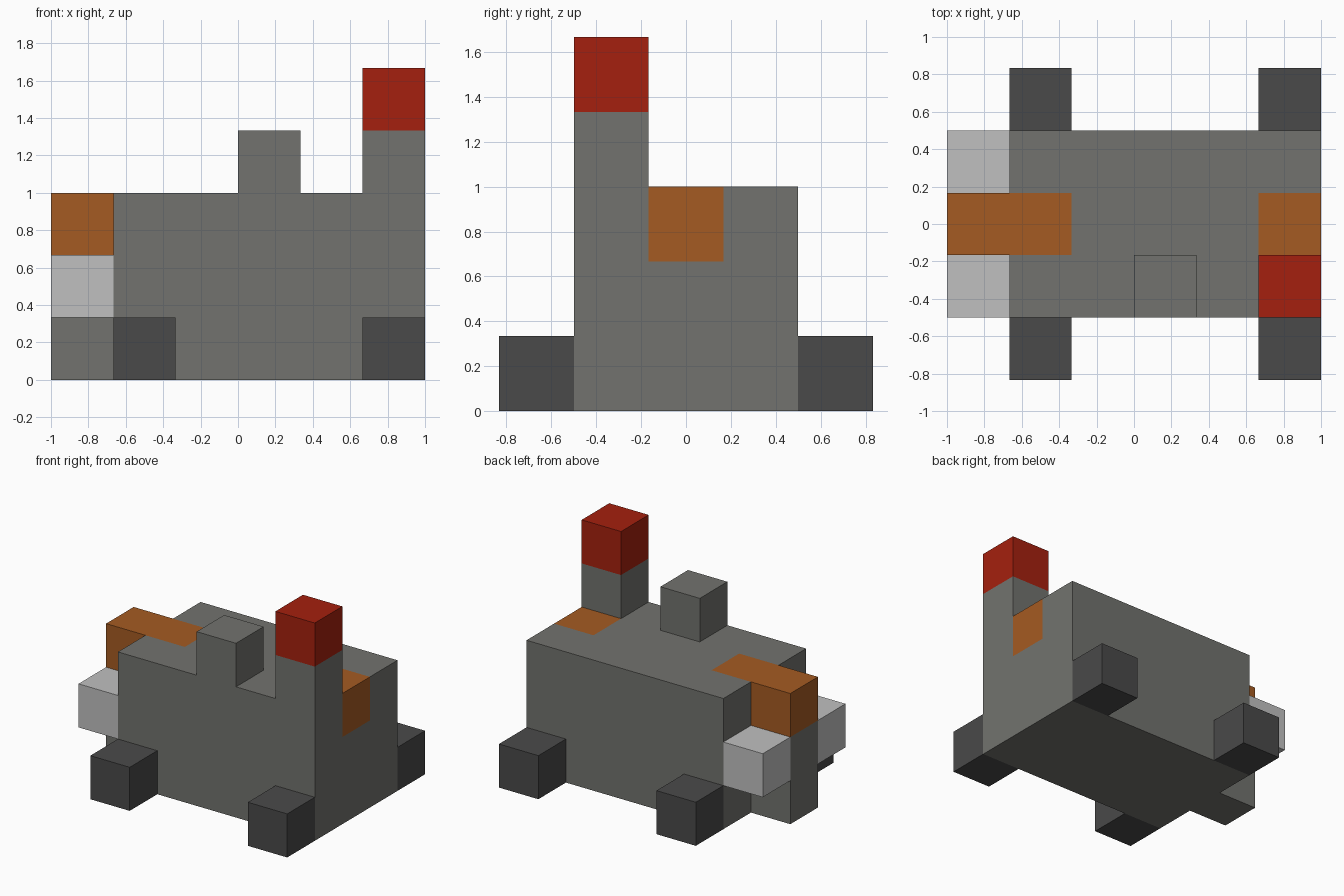
import bpy, bmesh
from itertools import product
from mathutils import Vector

cube = bpy.data.objects.get("Cube")
if cube:
    bpy.data.objects.remove(cube, do_unlink=True)

U = 1 / 3                              # edge of one building block
ORIGIN = Vector((-3, -2.5, 0))         # grid corner, in blocks


def material(name, rgb):
    m = bpy.data.materials.new(name)
    m.use_nodes = True
    m.diffuse_color = (*rgb, 1)
    m.node_tree.nodes["Principled BSDF"].inputs["Base Color"].default_value = (*rgb, 1)
    return m


grey = material("stone grey", (0.168, 0.171, 0.156))
dark = material("dark grey", (0.068, 0.068, 0.068))
light = material("light grey", (0.527, 0.527, 0.527))
orange = material("rust orange", (0.376, 0.104, 0.016))
red = material("signal red", (0.376, 0.0144, 0.0044))


def box(x, y, z, size=(1, 1, 1)):
    """Set of grid blocks filling a box."""
    return set(product(*(range(a, a + n) for a, n in zip((x, y, z), size))))


# Trim blocks set flush into the hull
nose_trim = box(0, 2, 2, (2, 1, 1))
tail_trim = box(5, 2, 2)

# Hull: main block, nose column, raised cabin block and chimney stem
hull = box(1, 1, 0, (5, 3, 3)) | box(0, 2, 0, (1, 1, 2))
hull |= box(3, 1, 3) | box(5, 1, 3)
hull -= nose_trim | tail_trim

parts = {
    "hull": (hull, grey),
    "nose_trim": (nose_trim, orange),
    "tail_trim": (tail_trim, orange),
    "chimney_cap": (box(5, 1, 4), red),
}

# Paired wheels and lamps
for side, wheel_y, lamp_y in (("right", 0, 1), ("left", 4, 3)):
    parts["front_wheel_" + side] = (box(1, wheel_y, 0), dark)
    parts["rear_wheel_" + side] = (box(5, wheel_y, 0), dark)
    parts["lamp_" + side] = (box(0, lamp_y, 1), light)

filled = set().union(*(cells for cells, _ in parts.values()))


def build(name, cells, mat):
    """Outer skin of the blocks, with flat neighbours merged."""
    bm = bmesh.new()
    for cell in sorted(cells):
        for axis, sign in product(range(3), (-1, 1)):
            n = Vector((0, 0, 0))
            n[axis] = sign
            if tuple(int(c + d) for c, d in zip(cell, n)) in filled:
                continue
            u, v = Vector((0, 0, 0)), Vector((0, 0, 0))
            u[(axis + 1) % 3] = 0.5
            v[(axis + 2) % 3] = 0.5 * sign
            mid = Vector(cell) + Vector((0.5, 0.5, 0.5)) + n / 2 + ORIGIN
            bm.faces.new([bm.verts.new((mid + p) * U)
                          for p in (-u - v, u - v, u + v, v - u)])
    bmesh.ops.remove_doubles(bm, verts=bm.verts, dist=0.001)
    bmesh.ops.dissolve_limit(bm, angle_limit=0.01, verts=bm.verts, edges=bm.edges)
    mesh = bpy.data.meshes.new(name)
    bm.to_mesh(mesh)
    bm.free()
    mesh.materials.append(mat)
    bpy.context.collection.objects.link(bpy.data.objects.new(name, mesh))


for name, (cells, mat) in parts.items():
    build(name, cells, mat)
